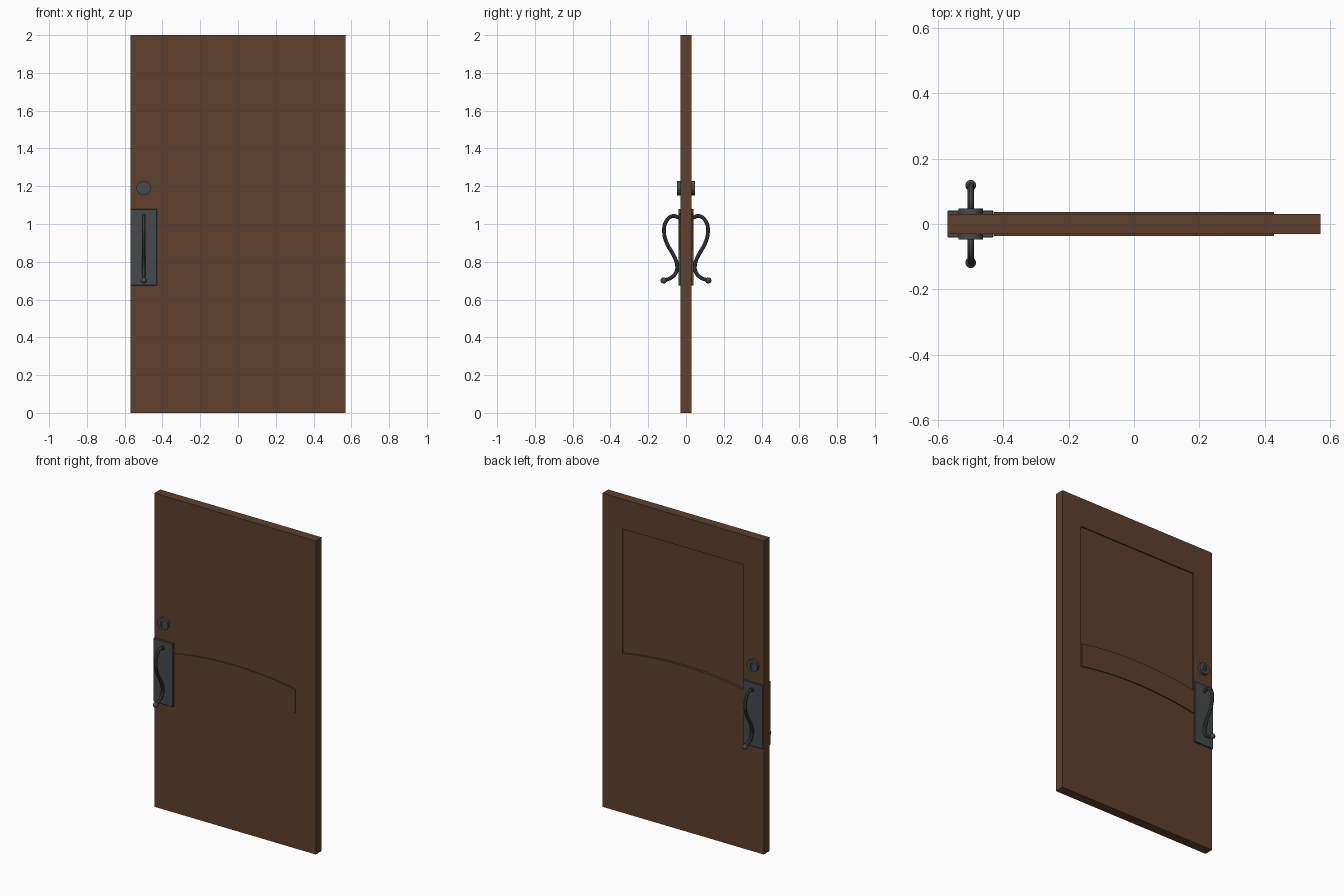
import bpy, bmesh, math
from mathutils import Matrix

if "Cube" in bpy.data.objects:
    bpy.data.objects.remove(bpy.data.objects["Cube"])


def material(name, rgb):
    m = bpy.data.materials.new(name)
    m.diffuse_color = (*rgb, 1)
    m.use_nodes = True
    m.node_tree.nodes["Principled BSDF"].inputs["Base Color"].default_value = m.diffuse_color
    return m


WOOD = material("brown wood", (0.114, 0.051, 0.026))
METAL = material("dark iron", (0.062, 0.066, 0.068))


def add_object(name, bm, mat):
    bmesh.ops.recalc_face_normals(bm, faces=bm.faces)
    me = bpy.data.meshes.new(name)
    bm.to_mesh(me)
    bm.free()
    me.materials.append(mat)
    ob = bpy.data.objects.new(name, me)
    bpy.context.collection.objects.link(ob)
    return ob


def prism(name, outline, y0, y1, mat):
    """Extrude an (x, z) outline from y0 to y1."""
    bm = bmesh.new()
    face = bm.faces.new([bm.verts.new((x, y0, z)) for x, z in outline])
    new = bmesh.ops.extrude_face_region(bm, geom=[face])["geom"]
    bmesh.ops.translate(bm, vec=(0, y1 - y0, 0),
                        verts=[g for g in new if isinstance(g, bmesh.types.BMVert)])
    return add_object(name, bm, mat)


def rect(x0, x1, z0, z1):
    return [(x0, z0), (x1, z0), (x1, z1), (x0, z1)]


def activate(ob):
    bpy.ops.object.select_all(action='DESELECT')
    ob.select_set(True)
    bpy.context.view_layer.objects.active = ob


def smooth(ob):
    activate(ob)
    bpy.ops.object.shade_smooth_by_angle(angle=math.radians(35))


def cut(ob, cutter):
    mod = ob.modifiers.new("cut", 'BOOLEAN')
    mod.operation, mod.object, mod.solver = 'DIFFERENCE', cutter, 'EXACT'
    activate(ob)
    bpy.ops.object.modifier_apply(modifier=mod.name)
    bpy.data.objects.remove(cutter)


HALF = 0.03          # half thickness of the door
PW = 0.428           # half width of band and panel
LX = -0.499          # x of lock and handles


def arc(end, mid, n=16):
    return [(PW * t, mid + (end - mid) * t * t)
            for t in (2 * i / n - 1 for i in range(n + 1))]


# Door slab with a shallow arched-bottom recess on the back
door = prism("door_slab", rect(-0.57, 0.57, 0, 2), -HALF, HALF, WOOD)
panel_outline = arc(1.017, 1.055) + [(PW, 1.81), (-PW, 1.81)]
cut(door, prism("panel_cutter", panel_outline, HALF - 0.008, HALF + 0.05, WOOD))

# Curved profile of the pull handle: (distance from door centre, z)
PULL = [(0.032, 1.032), (0.072, 1.042), (0.106, 1.012), (0.116, 0.955),
        (0.10, 0.895), (0.069, 0.84), (0.048, 0.785), (0.052, 0.745),
        (0.08, 0.715), (0.116, 0.702)]

for side, s in (("front", -1), ("back", 1)):
    # Raised arched band
    band = arc(0.865, 0.903) + arc(1.017, 1.055)[::-1]
    prism(side + "_band", band, s * (HALF - 0.01), s * (HALF + 0.006), WOOD)

    # Handle back plate
    plate = prism(side + "_plate", rect(-0.57, -0.43, 0.675, 1.08),
                  s * (HALF - 0.002), s * 0.041, METAL)
    bev = plate.modifiers.new("bevel", 'BEVEL')
    bev.width, bev.segments = 0.002, 1

    # Pull handle swept along the profile
    cu = bpy.data.curves.new(side + "_pull", 'CURVE')
    cu.dimensions = '3D'
    cu.bevel_depth, cu.bevel_resolution, cu.resolution_u = 0.0105, 3, 6
    cu.use_fill_caps = True
    sp = cu.splines.new('BEZIER')
    sp.bezier_points.add(len(PULL) - 1)
    for p, (y, z) in zip(sp.bezier_points, PULL):
        p.co = (LX, s * y, z)
        p.handle_left_type = p.handle_right_type = 'AUTO'
    cu.materials.append(METAL)
    pull = bpy.data.objects.new(side + "_pull", cu)
    bpy.context.collection.objects.link(pull)
    activate(pull)
    bpy.ops.object.convert(target='MESH')
    smooth(bpy.context.object)

    # Ball at the lower tip
    bm = bmesh.new()
    bmesh.ops.create_uvsphere(bm, u_segments=20, v_segments=12, radius=0.0165,
                              matrix=Matrix.Translation((LX, s * 0.118, 0.701)))
    smooth(add_object(side + "_pull_ball", bm, METAL))

    # Round lock with a recessed, rounded key slot
    ring = [(LX + 0.038 * math.cos(a), 1.19 + 0.038 * math.sin(a))
            for a in (math.tau * i / 32 for i in range(32))]
    lock = prism(side + "_lock", ring, s * (HALF - 0.005), s * 0.047, METAL)
    slot = [(LX + 0.012 * math.cos(a),
             1.19 + (0.011 if i < 10 else -0.011) + 0.012 * math.sin(a))
            for i, a in enumerate([math.pi * k / 9 for k in range(10)]
                                  + [math.pi * (1 + k / 9) for k in range(10)])]
    cut(lock, prism("slot_cutter", slot, s * 0.042, s * 0.06, METAL))
    smooth(lock)
    prism(side + "_key_core", rect(LX - 0.004, LX + 0.004, 1.177, 1.203),
          s * 0.04, s * 0.045, METAL)
